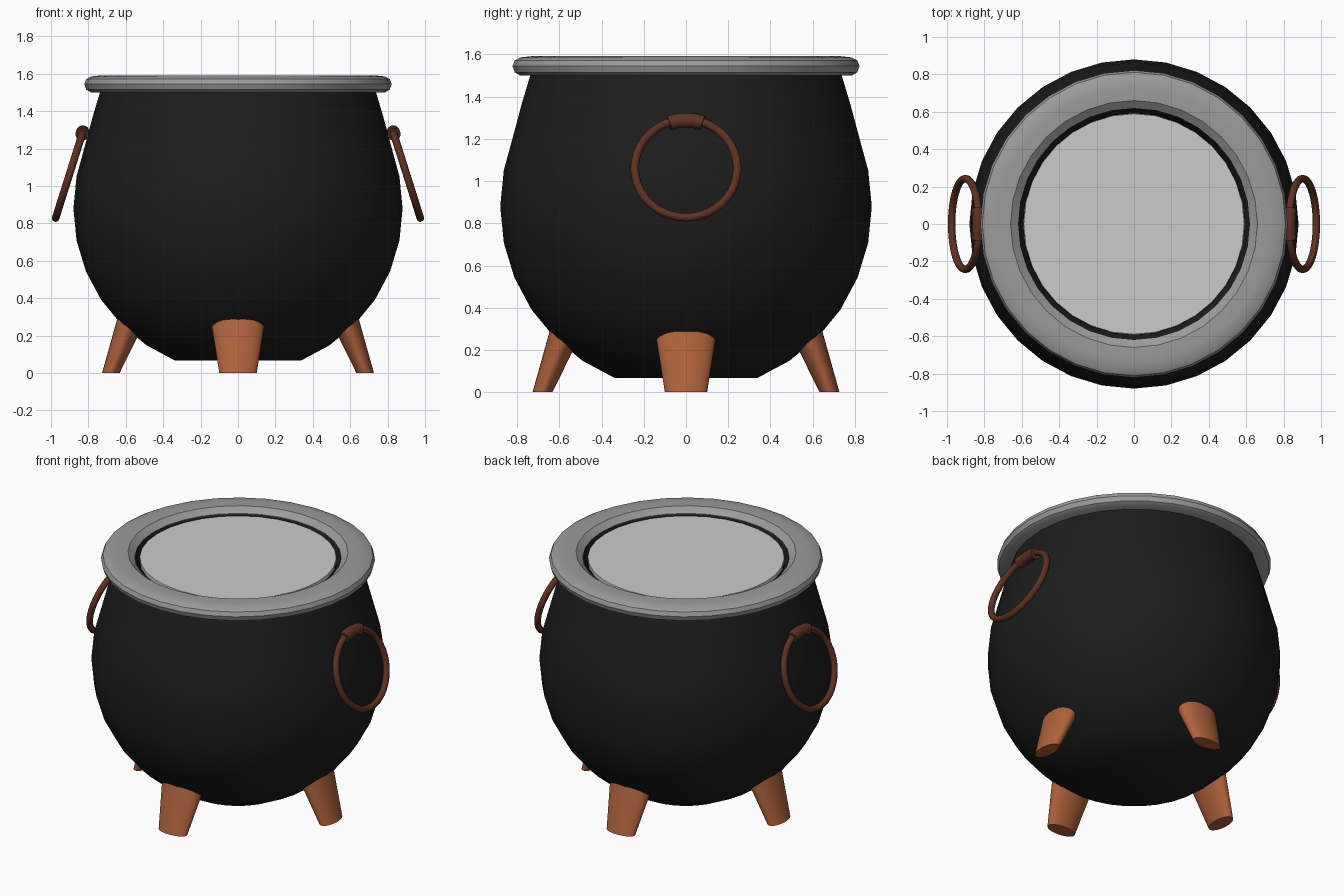
import bpy
import bmesh
from math import sin, cos, pi, radians, atan2
from mathutils import Matrix

if "Cube" in bpy.data.objects:
    bpy.data.objects.remove(bpy.data.objects["Cube"])


def material(name, rgb):
    m = bpy.data.materials.new(name)
    m.diffuse_color = (*rgb, 1)
    m.use_nodes = True
    m.node_tree.nodes["Principled BSDF"].inputs["Base Color"].default_value = m.diffuse_color
    return m


black = material("black_iron", (0.012, 0.012, 0.012))
steel = material("rim_grey", (0.33, 0.33, 0.33))
copper = material("leg_copper", (0.42, 0.12, 0.045))
rust = material("handle_rust", (0.11, 0.03, 0.016))


def loft(name, rings, mat=None, closed=False, caps=False, angle=35, matrix=None):
    """Skin a list of equal-sized point rings into a smooth-shaded object."""
    bm = bmesh.new()
    vs = [[bm.verts.new(p) for p in ring] for ring in rings]
    n = len(vs[0])
    pairs = list(zip(vs, vs[1:])) + ([(vs[-1], vs[0])] if closed else [])
    for a, b in pairs:
        for i in range(n):
            j = (i + 1) % n
            bm.faces.new((a[i], a[j], b[j], b[i]))
    if caps in (True, "start"):
        bm.faces.new(vs[0][::-1])
    if caps is True:
        bm.faces.new(vs[-1])
    if matrix:
        bm.transform(matrix)
    bmesh.ops.recalc_face_normals(bm, faces=bm.faces[:])
    me = bpy.data.meshes.new(name)
    bm.to_mesh(me)
    bm.free()
    ob = bpy.data.objects.new(name, me)
    bpy.context.collection.objects.link(ob)
    if mat:
        me.materials.append(mat)
    bpy.ops.object.select_all(action='DESELECT')
    ob.select_set(True)
    bpy.context.view_layer.objects.active = ob
    bpy.ops.object.shade_smooth_by_angle(angle=radians(angle))
    return ob


def ellipse(cx, z, rx, ry, n=32):
    return [(cx + rx * cos(2 * pi * i / n), ry * sin(2 * pi * i / n), z) for i in range(n)]


def lathe(profile):
    return [ellipse(0, z, r, r) for r, z in profile]


def arc_tube(major, minor, start, end, steps, n=12):
    """Circular tube sections around the x axis; angle 0 points up."""
    rings = []
    for k in range(steps):
        t = start + (end - start) * k
        rings.append([(minor * sin(2 * pi * i / n),
                       (major + minor * cos(2 * pi * i / n)) * sin(t),
                       (major + minor * cos(2 * pi * i / n)) * cos(t)) for i in range(n)])
    return rings


# Pot body: truncated sphere that tapers to the neck, with an inner lip
R = 0.88
sphere = [(R * cos(radians(a * 11.25)), R + R * sin(radians(a * 11.25))) for a in range(-6, 2)]
loft("pot_body", lathe(sphere + [(0.818, 1.217), (0.777, 1.37), (0.735, 1.51),
                                 (0.62, 1.555), (0.592, 1.50)]), black, caps="start")

# Rounded rim with a bevelled inner edge
loft("rim", lathe([(0.62, 1.50), (0.785, 1.50), (0.811, 1.515), (0.822, 1.545), (0.811, 1.572),
                   (0.785, 1.586), (0.73, 1.592), (0.66, 1.59), (0.62, 1.558)]),
     steel, closed=True)

# Contents filling the pot
loft("liquid_surface", lathe([(0.59, 1.53), (0.59, 1.556)]), caps=True)

# Four splayed legs with oval section
for i, side in enumerate(("right", "back", "left", "front")):
    loft(side + "_leg", [ellipse(0.68, 0, 0.047, 0.10), ellipse(0.525, 0.40, 0.09, 0.165)],
         copper, caps=True, matrix=Matrix.Rotation(i * pi / 2, 4, 'Z'))

# Ring handles hanging outwards from short sleeves
tilt = atan2(0.145, 0.46)
for side, turn in (("right", 0), ("left", pi)):
    place = (Matrix.Rotation(turn, 4, 'Z') @ Matrix.Translation((0.902, 0, 1.06))
             @ Matrix.Rotation(-tilt, 4, 'Y'))
    loft(side + "_ring_handle", arc_tube(0.243, 0.02, 0, 2 * pi / 40, 40), rust,
         closed=True, matrix=place)
    loft(side + "_handle_sleeve", arc_tube(0.24, 0.036, -0.34, -0.17, 5), rust,
         caps=True, matrix=place)
